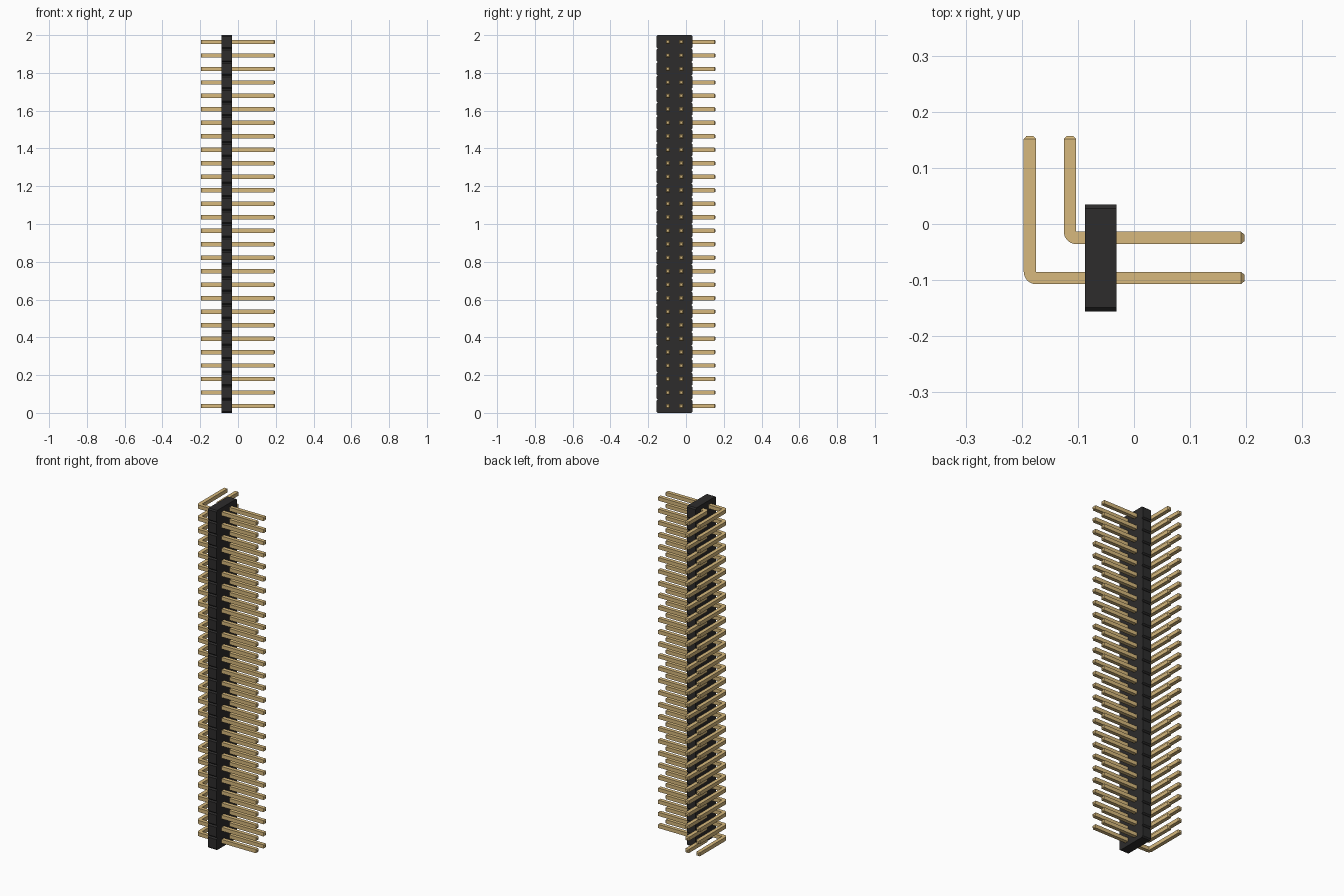
import bpy, bmesh, math
from mathutils import Vector

if "Cube" in bpy.data.objects:
    bpy.data.objects.remove(bpy.data.objects["Cube"], do_unlink=True)

COUNT = 28
PITCH = 2.0 / COUNT
HALF = 0.011            # half the pin thickness
CUT = 0.0071            # body corner chamfer
TIP_LEN, TIP_IN = 0.0056, 0.005


def material(name, rgb, rough):
    m = bpy.data.materials.new(name)
    m.use_nodes = True
    m.diffuse_color = (*rgb, 1)
    bsdf = m.node_tree.nodes["Principled BSDF"]
    bsdf.inputs["Base Color"].default_value = (*rgb, 1)
    bsdf.inputs["Roughness"].default_value = rough
    return m


black = material("black plastic", (0.026, 0.025, 0.025), 0.6)
gold = material("gold metal", (0.68, 0.485, 0.205), 0.5)


def finish(name, bm, mat):
    bmesh.ops.remove_doubles(bm, verts=bm.verts, dist=1e-5)
    bmesh.ops.recalc_face_normals(bm, faces=bm.faces)
    mesh = bpy.data.meshes.new(name)
    bm.to_mesh(mesh)
    bm.free()
    mesh.materials.append(mat)
    ob = bpy.data.objects.new(name, mesh)
    bpy.context.collection.objects.link(ob)
    return ob


# Housing: a notched side profile extruded across its thickness
def housing(x0, x1, y0, y1):
    back, front = [], []
    for i in range(COUNT):
        z = i * PITCH
        steps = [(CUT, z), (0, z + CUT), (0, z + PITCH - CUT)]
        back += [(y1 - d, h) for d, h in steps]
        front += [(y0 + d, h) for d, h in steps]
    back.append((y1 - CUT, 2.0))
    front.append((y0 + CUT, 2.0))
    bm = bmesh.new()
    face = bm.faces.new([bm.verts.new((x0, y, z)) for y, z in back + front[::-1]])
    out = bmesh.ops.extrude_face_region(bm, geom=[face])
    moved = [v for v in out["geom"] if isinstance(v, bmesh.types.BMVert)]
    bmesh.ops.translate(bm, verts=moved, vec=(x1 - x0, 0, 0))
    return finish("housing", bm, black)


# Right-angle pin row: square section swept round a bend, then repeated upward
def pin_row(name, leg_x, pin_y, end_x=0.1965, end_y=0.157):
    corner = Vector((leg_x + HALF, pin_y + HALF))     # inside of the bend
    # each section: inner point, outer point, half height
    sections = [
        ((end_x, pin_y + HALF - TIP_IN), (end_x, pin_y - HALF + TIP_IN), HALF - TIP_IN),
        ((end_x - TIP_LEN, pin_y + HALF), (end_x - TIP_LEN, pin_y - HALF), HALF),
    ]
    for k in range(9):
        a = math.radians(270 - 90 * k / 8)
        outer = corner + 2 * HALF * Vector((math.cos(a), math.sin(a)))
        sections.append((corner, outer, HALF))
    sections += [
        ((leg_x + HALF, end_y - TIP_LEN), (leg_x - HALF, end_y - TIP_LEN), HALF),
        ((leg_x + HALF - TIP_IN, end_y), (leg_x - HALF + TIP_IN, end_y), HALF - TIP_IN),
    ]
    bm = bmesh.new()
    zc = PITCH / 2
    shared = {}

    def vert(p, z):
        key = (round(p[0], 5), round(p[1], 5), round(z, 5))
        if key not in shared:
            shared[key] = bm.verts.new((p[0], p[1], z))
        return shared[key]

    rings = [[vert(i, zc - h), vert(o, zc - h), vert(o, zc + h), vert(i, zc + h)]
             for i, o, h in sections]
    for a, b in zip(rings, rings[1:]):
        for j in range(4):
            quad = [a[j], a[(j + 1) % 4], b[(j + 1) % 4], b[j]]
            loop = list(dict.fromkeys(quad))
            if len(loop) > 2:
                bm.faces.new(loop)
    bm.faces.new(rings[0])
    bm.faces.new(rings[-1])
    ob = finish(name, bm, gold)

    bpy.ops.object.select_all(action="DESELECT")
    ob.select_set(True)
    bpy.context.view_layer.objects.active = ob
    bpy.ops.object.shade_smooth_by_angle(angle=math.radians(30))

    arr = ob.modifiers.new("repeat", "ARRAY")
    arr.count = COUNT
    arr.use_relative_offset = False
    arr.use_constant_offset = True
    arr.constant_offset_displace = (0, 0, PITCH)
    return ob


housing(-0.087, -0.031, -0.156, 0.035)
pin_row("inner_pins", -0.114, -0.0248)
pin_row("outer_pins", -0.1855, -0.0962)
